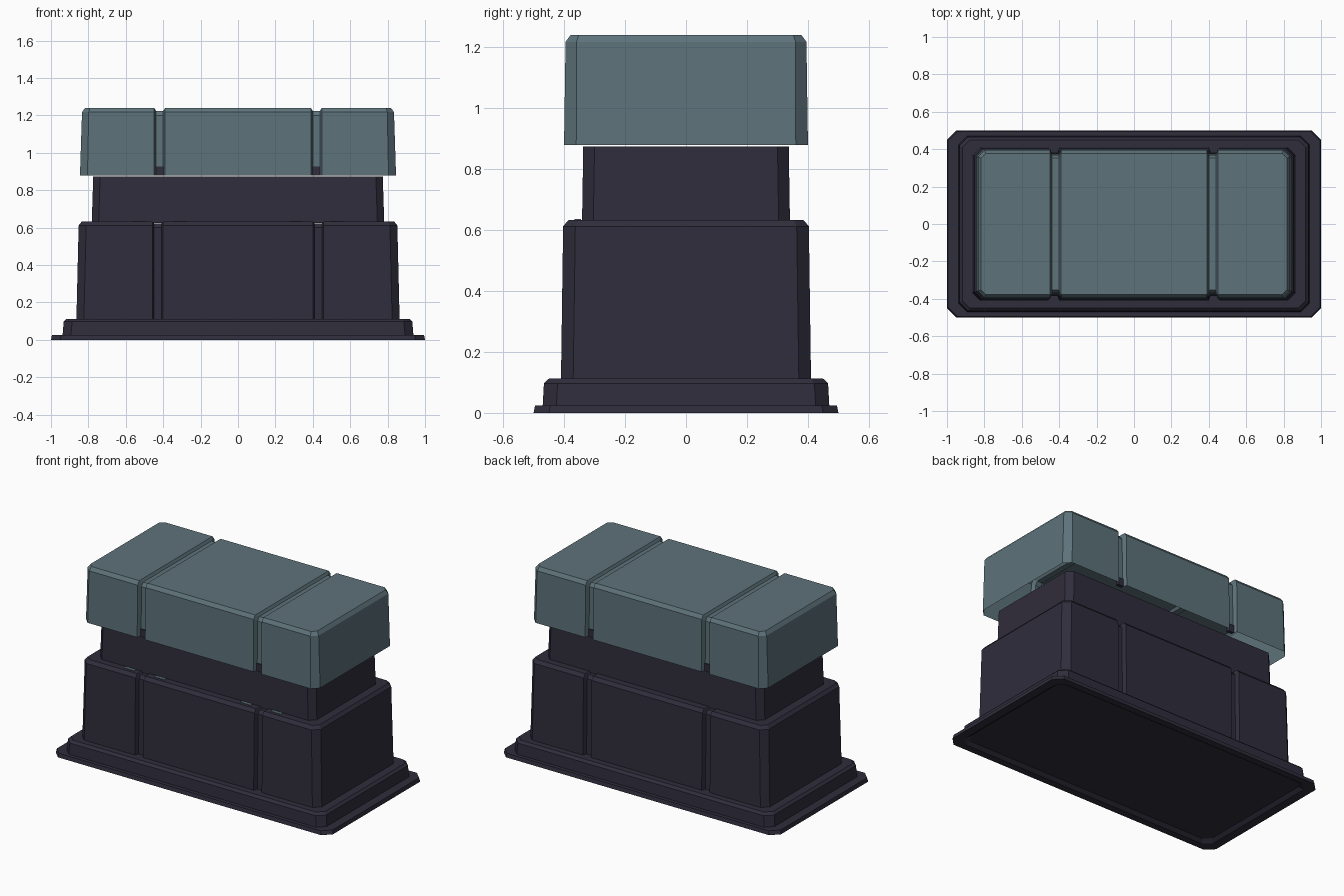
import bpy, bmesh

if "Cube" in bpy.data.objects:
    bpy.data.objects.remove(bpy.data.objects["Cube"])


def material(name, rgb):
    m = bpy.data.materials.new(name)
    m.diffuse_color = (*rgb, 1)
    m.use_nodes = True
    m.node_tree.nodes["Principled BSDF"].inputs["Base Color"].default_value = m.diffuse_color
    return m


DARK = material("dark violet grey", (0.029, 0.026, 0.044))
TEAL = material("slate teal", (0.11, 0.17, 0.195))


def finish(bm, name, mat):
    me = bpy.data.meshes.new(name)
    bm.to_mesh(me)
    bm.free()
    me.materials.append(mat)
    ob = bpy.data.objects.new(name, me)
    bpy.context.collection.objects.link(ob)
    return ob


def loft(name, mat, rings, bottom=True, top=True, grooves=None):
    """Stack of corner-cut rectangles: (z, half x, half y, corner cut)."""
    bm = bmesh.new()
    loops = []
    for z, x, y, c in rings:
        pts = [(x - c, -y), (x, c - y), (x, y - c), (x - c, y),
               (c - x, y), (-x, y - c), (-x, c - y), (c - x, -y)]
        loops.append([bm.verts.new((px, py, z)) for px, py in pts])
    for a, b in zip(loops, loops[1:]):
        for i in range(8):
            j = (i + 1) % 8
            bm.faces.new((a[i], a[j], b[j], b[i]))
    if bottom:
        bm.faces.new(loops[0][::-1])
    if top:
        bm.faces.new(loops[-1])
    # grooves: slice the shell, then push the middle slices inwards
    if grooves:
        x0, x1, depth, drop, ztop = grooves
        e = 0.01
        for s in (-1, 1):
            for x in (x0, x0 + e, x1 - e, x1):
                bmesh.ops.bisect_plane(
                    bm, geom=bm.verts[:] + bm.edges[:] + bm.faces[:],
                    plane_co=(s * x, 0, 0), plane_no=(1, 0, 0))
        for v in bm.verts:
            if x0 + e / 2 < abs(v.co.x) < x1 - e / 2:
                v.co.y += -depth if v.co.y > 0 else depth
                if v.co.z > ztop:
                    v.co.z -= drop
    return finish(bm, name, mat)


def box(name, mat, centre, size):
    bm = bmesh.new()
    bmesh.ops.create_cube(bm, size=1)
    for v in bm.verts:
        v.co = [c + a * s for c, a, s in zip(centre, v.co, size)]
    return finish(bm, name, mat)


# stepped base with a shallow recess underneath
loft("base_plinth", DARK, [
    (0.018, 0.92, 0.43, 0.04), (0.0, 0.945, 0.455, 0.05),
    (0.0, 1.0, 0.5, 0.05), (0.025, 0.995, 0.495, 0.05),
    (0.025, 0.938, 0.47, 0.045), (0.097, 0.932, 0.466, 0.045),
    (0.112, 0.917, 0.45, 0.04)])

# main body with two vertical grooves front and back
loft("body", DARK, [
    (0.112, 0.864, 0.41, 0.04), (0.612, 0.852, 0.403, 0.04),
    (0.633, 0.835, 0.385, 0.032)], bottom=False,
    grooves=(0.40, 0.458, 0.025, 0.012, 0.55))

# narrower neck between body and lid
loft("neck", DARK, [
    (0.625, 0.782, 0.341, 0.037), (0.873, 0.774, 0.337, 0.037)], bottom=False)

# hollow lid with grooves running over the top
loft("lid", TEAL, [
    (0.878, 0.845, 0.40, 0.04), (1.217, 0.834, 0.395, 0.036),
    (1.24, 0.818, 0.378, 0.026)], bottom=False,
    grooves=(0.39, 0.448, 0.026, 0.017, 1.1))

# dark clips at the foot of each lid groove, and thin inlays on the body ledge
for sx in (-1, 1):
    for sy in (-1, 1):
        box("lid_clip", DARK, (sx * 0.419, sy * 0.37, 0.903), (0.04, 0.02, 0.05))
    for dx in (-0.11, 0.11):
        box("ledge_inlay", TEAL, (sx * 0.42 + dx, -0.355, 0.634), (0.07, 0.02, 0.004))
